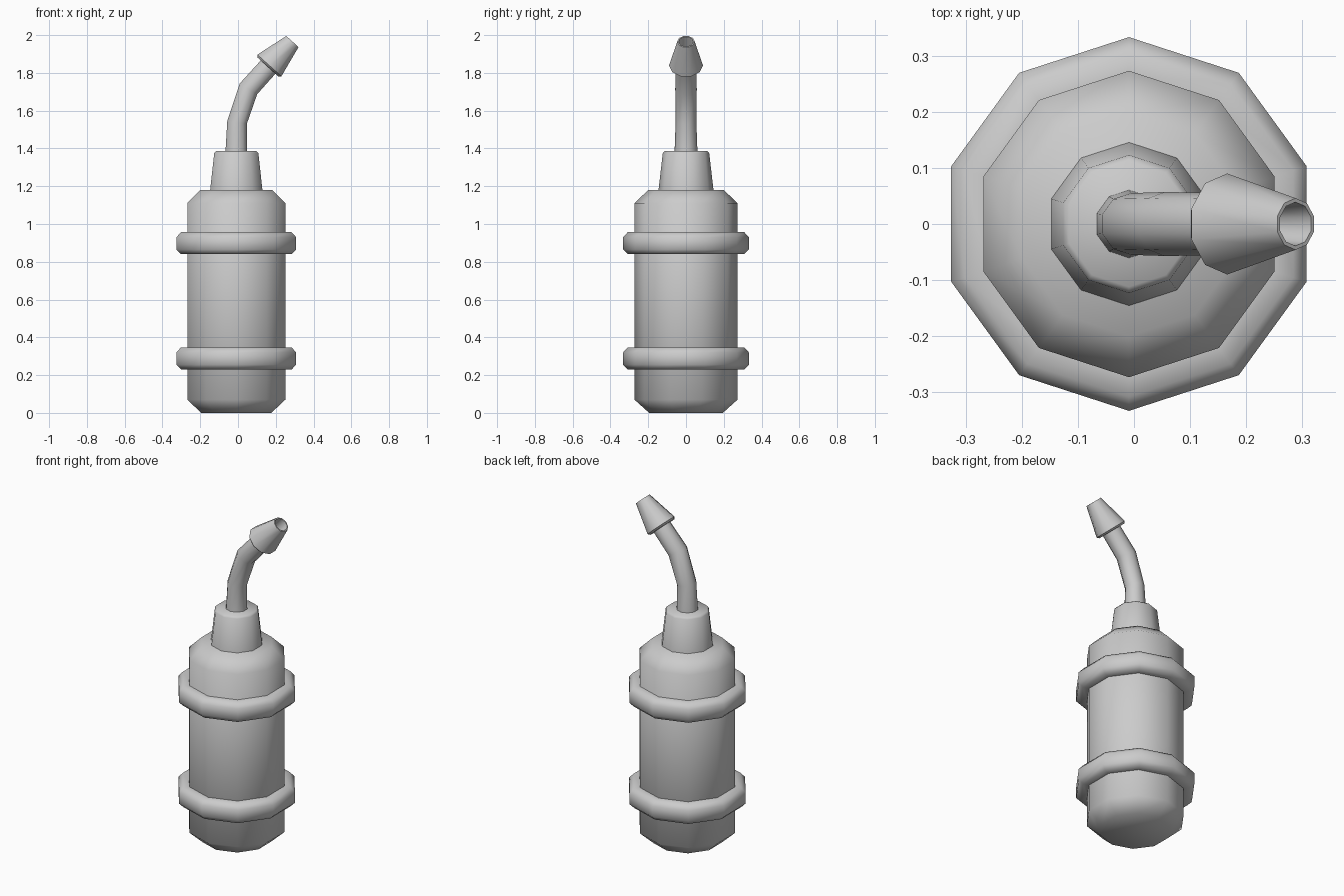
import bpy, bmesh
from math import sin, cos, pi, radians
from mathutils import Vector, Matrix

if "Cube" in bpy.data.objects:
    bpy.data.objects.remove(bpy.data.objects["Cube"])

SIDES = 10
CX = -0.009  # body axis


def loft(name, rings, closed=False):
    """Skin decagon rings given as (x, z, tilt in degrees towards +x, radius)."""
    bm = bmesh.new()
    loops = []
    for x, z, tilt, r in rings:
        rot = Matrix.Rotation(radians(tilt), 3, 'Y')
        loop = []
        for k in range(SIDES):
            a = pi / 2 + 2 * pi * k / SIDES
            loop.append(bm.verts.new(Vector((x, 0, z)) + rot @ Vector((r * cos(a), r * sin(a), 0))))
        loops.append(loop)
    pairs = list(zip(loops, loops[1:]))
    if closed:
        pairs.append((loops[-1], loops[0]))
    else:
        bm.faces.new(loops[0][::-1])
        bm.faces.new(loops[-1])
    for a, b in pairs:
        for k in range(SIDES):
            n = (k + 1) % SIDES
            bm.faces.new((a[k], a[n], b[n], b[k]))
    bmesh.ops.recalc_face_normals(bm, faces=bm.faces)
    mesh = bpy.data.meshes.new(name)
    bm.to_mesh(mesh)
    bm.free()
    ob = bpy.data.objects.new(name, mesh)
    bpy.context.collection.objects.link(ob)
    bpy.ops.object.select_all(action='DESELECT')
    ob.select_set(True)
    bpy.context.view_layer.objects.active = ob
    bpy.ops.object.shade_smooth_by_angle(angle=radians(50))
    return ob


def turned(name, profile, closed=False):
    """Upright part from (radius, z) points."""
    return loft(name, [(CX, z, 0, r) for r, z in profile], closed)


# Canister with chamfered ends
turned("canister", [(0.195, 0), (0.273, 0.07), (0.273, 1.11), (0.2, 1.18)])

# Two reinforcing bands
for name, z in (("lower_band", 0.23), ("upper_band", 0.84)):
    turned(name, [(0.265, z), (0.308, z), (0.333, z + 0.025), (0.333, z + 0.09),
                  (0.308, z + 0.117), (0.265, z + 0.117)], closed=True)

# Tapered collar
turned("collar", [(0.146, 1.175), (0.123, 1.375), (0.112, 1.386)])

# Bent spout tube
loft("spout", [(CX, 1.37, 0, 0.061), (-0.005, 1.538, 9, 0.055),
               (0.055, 1.715, 31, 0.057), (0.175, 1.848, 42, 0.055)])

# Conical nozzle with recessed opening
base, tip = Vector((0.161, 1.834)), Vector((0.288, 1.966))
stations = [(-0.02, 0.08), (0.04, 0.09), (1, 0.046), (1, 0.039), (0.55, 0.033)]
loft("nozzle", [(*base.lerp(tip, t), 42, r) for t, r in stations])
